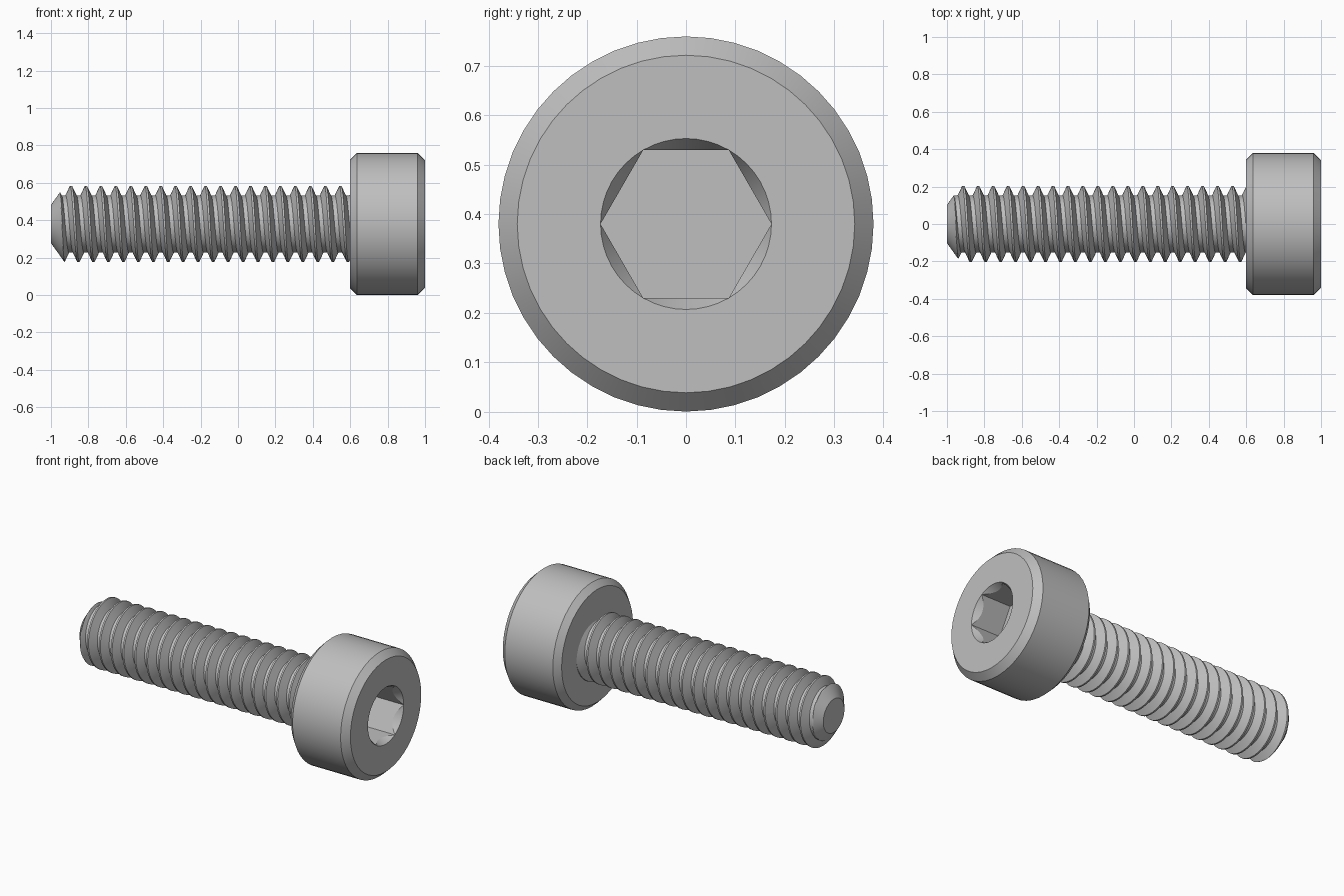
import bpy, bmesh, math

if "Cube" in bpy.data.objects:
    bpy.data.objects.remove(bpy.data.objects["Cube"])

AXIS_Z = 0.38          # height of the screw axis
TIP, NECK, FACE = -1.0, 0.6, 1.0
PITCH, R_CREST, R_ROOT = 0.08, 0.204, 0.153
SEG = 48

steel = bpy.data.materials.new("steel_grey")
steel.diffuse_color = (0.52, 0.52, 0.52, 1)
steel.use_nodes = True
steel.node_tree.nodes["Principled BSDF"].inputs["Base Color"].default_value = steel.diffuse_color


def point(x, r, a):
    """Point at angle a round the x axis (a = 0 is +y, 90 degrees is +z)."""
    return (x, r * math.cos(a), AXIS_Z + r * math.sin(a))


def skin(name, rows):
    """Join rows of points into a closed skin, merging coincident points."""
    bm = bmesh.new()
    grid = [[bm.verts.new(p) for p in row] for row in rows]
    for r0, r1 in zip(grid, grid[1:]):
        for i in range(len(r0) - 1):
            bm.faces.new((r0[i], r0[i + 1], r1[i + 1], r1[i]))
    bmesh.ops.remove_doubles(bm, verts=bm.verts[:], dist=1e-5)
    bmesh.ops.dissolve_degenerate(bm, edges=bm.edges[:], dist=1e-6)
    bmesh.ops.recalc_face_normals(bm, faces=bm.faces[:])
    me = bpy.data.meshes.new(name)
    bm.to_mesh(me)
    bm.free()
    me.materials.append(steel)
    ob = bpy.data.objects.new(name, me)
    bpy.context.collection.objects.link(ob)
    bpy.ops.object.select_all(action='DESELECT')
    ob.select_set(True)
    bpy.context.view_layer.objects.active = ob
    bpy.ops.object.shade_smooth_by_angle(angle=math.radians(28))
    return ob


angles = [2 * math.pi * i / SEG for i in range(SEG + 1)]

# Head: chamfered cylinder with a countersunk hexagon socket
HEX, RIM, FLOOR = 0.15, 0.15 / math.cos(math.pi / 6), 0.8


def hex_radius(a):
    return HEX / math.cos((a % (math.pi / 3)) - math.pi / 6)


head_rows = [[point(x, r, a) for a in angles] for x, r in
             [(NECK, 0), (NECK, 0.345), (NECK + 0.035, 0.38), (FACE - 0.04, 0.38),
              (FACE, 0.342), (FACE, RIM)]]
head_rows.append([point(FACE - 1.73 * (RIM - hex_radius(a)), hex_radius(a), a) for a in angles])
head_rows.append([point(FLOOR, hex_radius(a), a) for a in angles])
head_rows.append([point(FLOOR, 0, a) for a in angles])
skin("socket_head", head_rows)

# Threaded shank: right-handed helix with a conical tip
CREST_X = -0.893 - PITCH / 4          # crest position at angle 0
FLAT_C, FLAT_R = 0.005, 0.011         # half widths of crest and root flats


def thread_radius(x, a):
    d = (x - CREST_X - PITCH * a / (2 * math.pi)) % PITCH
    d = min(d, PITCH - d)             # distance from the nearest crest
    t = (d - FLAT_C) / (PITCH / 2 - FLAT_R - FLAT_C)
    r = R_CREST + (R_ROOT - R_CREST) * min(max(t, 0), 1)
    return min(r, 0.102 + 1.4 * (x - TIP))


breaks = [-FLAT_C, FLAT_C, PITCH / 2 - FLAT_R, PITCH / 2 + FLAT_R, PITCH - FLAT_C]
columns = []
for turn in range(-4, 21):
    fine = 8 if turn < 2 else 1       # finer rows where the cone trims the thread
    for b0, b1 in zip(breaks, breaks[1:]):
        columns += [CREST_X + turn * PITCH + b0 + (b1 - b0) * k / fine for k in range(fine)]

shank_rows = [[point(TIP, 0, a) for a in angles]]
for u in columns:
    row = []
    for a in angles:
        x = min(max(u + PITCH * a / (2 * math.pi), TIP), NECK)
        row.append(point(x, thread_radius(x, a), a))
    shank_rows.append(row)
skin("threaded_shank", shank_rows)
